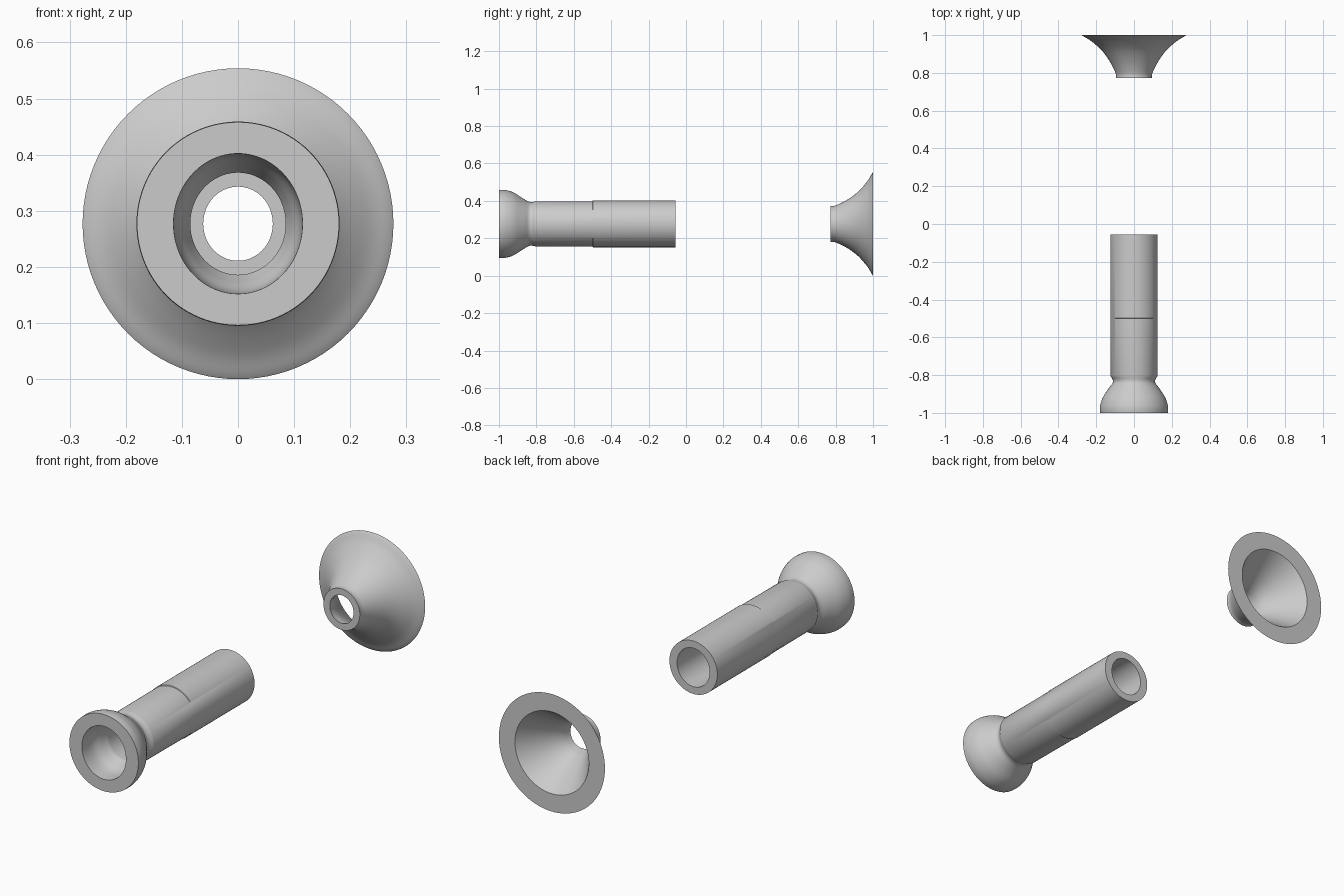
import bpy, bmesh, math

if "Cube" in bpy.data.objects:
    bpy.data.objects.remove(bpy.data.objects["Cube"])

CENTER_Z = 0.277
SIDES = 96


def smooth_run(points, steps=6):
    """Catmull-Rom curve through (y, half width, half height) points."""
    p = [points[0]] + points + [points[-1]]
    out = []
    for i in range(1, len(p) - 2):
        for s in range(steps):
            t = s / steps
            out.append(tuple(
                0.5 * (2 * b + (c - a) * t + (2 * a - 5 * b + 4 * c - d) * t * t
                       + (3 * b - a - 3 * c + d) * t ** 3)
                for a, b, c, d in zip(*p[i - 1:i + 3])))
    return out + [points[-1]]


def turned_part(name, profile):
    """Closed profile swept around the y axis, slightly oval where needed."""
    bm = bmesh.new()
    rings = []
    for y, rx, rz in profile:
        rings.append([bm.verts.new((rx * math.cos(a), y, CENTER_Z + rz * math.sin(a)))
                      for a in (2 * math.pi * k / SIDES for k in range(SIDES))])
    for i, ring in enumerate(rings):
        nxt = rings[(i + 1) % len(rings)]
        for k in range(SIDES):
            j = (k + 1) % SIDES
            bm.faces.new((ring[k], ring[j], nxt[j], nxt[k]))
    bmesh.ops.recalc_face_normals(bm, faces=bm.faces)
    mesh = bpy.data.meshes.new(name)
    bm.to_mesh(mesh)
    bm.free()
    obj = bpy.data.objects.new(name, mesh)
    bpy.context.collection.objects.link(obj)
    bpy.ops.object.select_all(action='DESELECT')
    obj.select_set(True)
    bpy.context.view_layer.objects.active = obj
    bpy.ops.object.shade_smooth_by_angle(angle=math.radians(32))
    return obj


# Tube with a rounded bell end and a small step halfway along
bell = smooth_run([(-1, .18, .181), (-.965, .18, .181), (-.92, .166, .167),
                   (-.87, .134, .135), (-.835, .111, .117), (-.805, .124, .12)])
shaft = [(-.5, .125, .121), (-.498, .125, .125), (-.055, .125, .125)]
bore = [(-.055, .085, .091), (-.84, .085, .091)]
bowl = smooth_run([(-.85, .085, .091), (-.885, .096, .105),
                   (-.93, .111, .121), (-1, .115, .125)])
turned_part("tube", bell + shaft + bore + bowl)

# Flared collar with a flat back rim and a tapered opening
flare = smooth_run([(.773, .095, .097), (.80, .098, .099), (.86, .128, .128),
                    (.92, .172, .172), (.97, .229, .229), (.993, .267, .267),
                    (1, .277, .277)])
opening = smooth_run([(1, .193, .193), (.95, .158, .158), (.88, .11, .111),
                      (.82, .075, .078), (.773, .062, .066)])
turned_part("flared_collar", flare + opening)
